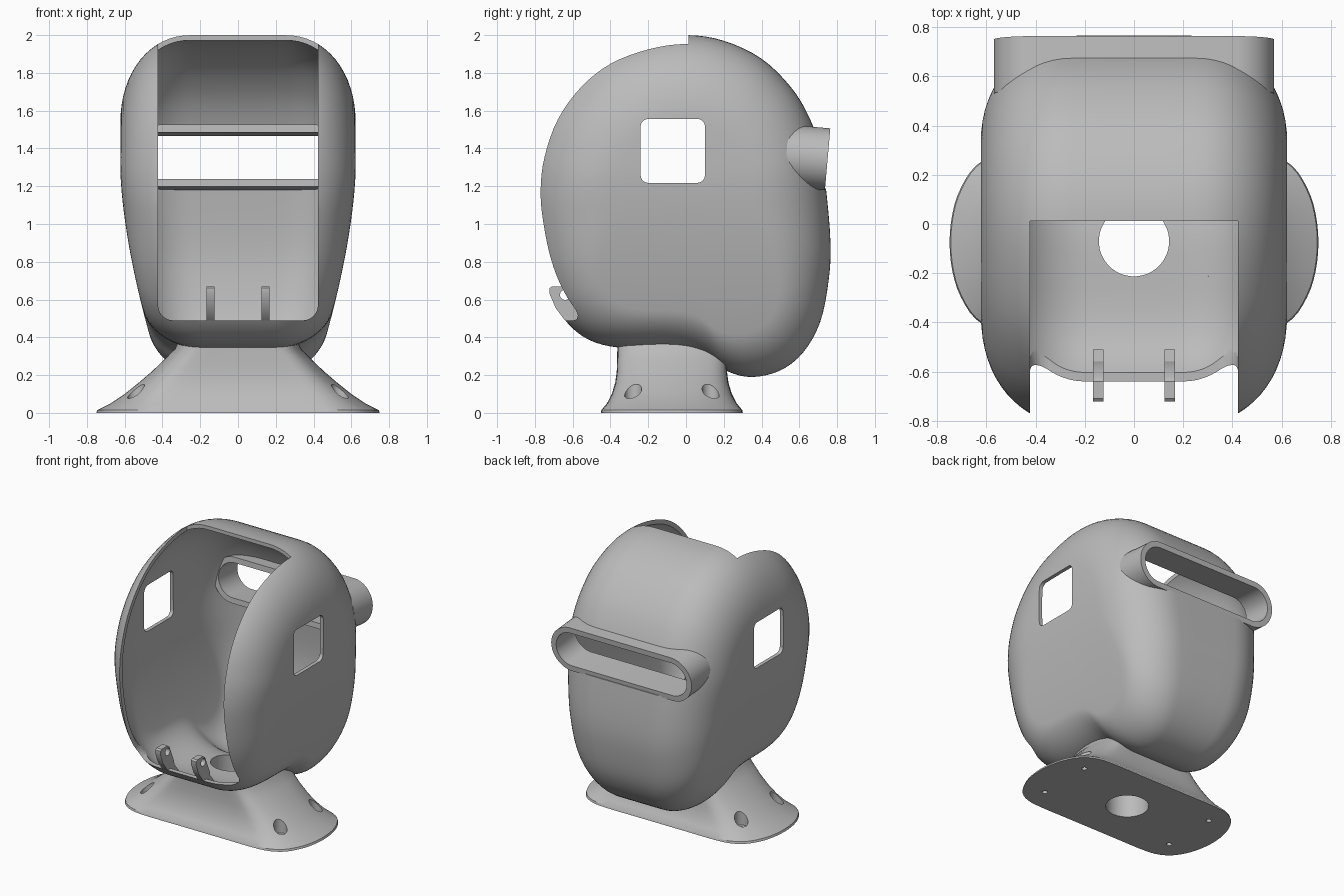
import bpy, bmesh, math
from math import sin, cos, pi, radians
from mathutils import Vector, Matrix

if "Cube" in bpy.data.objects:
    bpy.data.objects.remove(bpy.data.objects["Cube"])

grey = bpy.data.materials.new("plain grey")
grey.use_nodes = True
grey.diffuse_color = (0.5, 0.5, 0.5, 1)
grey.node_tree.nodes["Principled BSDF"].inputs["Base Color"].default_value = (0.5, 0.5, 0.5, 1)


def finish(name, bm):
    """Turn a bmesh into a scene object."""
    bmesh.ops.recalc_face_normals(bm, faces=bm.faces)
    mesh = bpy.data.meshes.new(name)
    bm.to_mesh(mesh)
    bm.free()
    mesh.materials.append(grey)
    obj = bpy.data.objects.new(name, mesh)
    bpy.context.collection.objects.link(obj)
    return obj


def loft(name, rings):
    """Skin a list of equal-length closed rings and cap both ends."""
    bm = bmesh.new()
    rows = [[bm.verts.new(p) for p in ring] for ring in rings]
    for a, b in zip(rows, rows[1:]):
        for i in range(len(a)):
            j = (i + 1) % len(a)
            bm.faces.new((a[i], a[j], b[j], b[i]))
    bm.faces.new(rows[0])
    bm.faces.new(rows[-1])
    return finish(name, bm)


def prism(name, outline, axis, lo, hi):
    """Extrude a 2D outline along the x, y or z axis."""
    place = {"x": lambda p, d: (d, p[0], p[1]),
             "y": lambda p, d: (p[0], d, p[1]),
             "z": lambda p, d: (p[0], p[1], d)}[axis]
    return loft(name, [[place(p, d) for p in outline] for d in (lo, hi)])


def rounded(cx, cy, w, h, r, n=10):
    """Rounded rectangle outline; r = h / 2 gives a slot, r = w / 2 = h / 2 a circle."""
    pts = []
    for q, (sx, sy) in enumerate([(1, 1), (-1, 1), (-1, -1), (1, -1)]):
        for i in range(n):
            a = (q + (i + 0.5) / n) * pi / 2
            pts.append((cx + sx * (w / 2 - r) + r * cos(a), cy + sy * (h / 2 - r) + r * sin(a)))
    return pts


def circle(cx, cy, r):
    return rounded(cx, cy, 2 * r, 2 * r, r)


def cut(obj, *cutters):
    for c in cutters:
        c.hide_render = True
        mod = obj.modifiers.new("cut", "BOOLEAN")
        mod.operation, mod.solver, mod.object = "DIFFERENCE", "EXACT", c
        bpy.context.view_layer.objects.active = obj
        bpy.ops.object.modifier_apply(modifier=mod.name)


def spline(pts, steps):
    """Closed smooth curve through the points."""
    out, n = [], len(pts)
    for i in range(n):
        a, b, c, d = (Vector(pts[(i + k) % n]) for k in (-1, 0, 1, 2))
        for s in range(steps):
            t = s / steps
            out.append(0.5 * (2 * b + (c - a) * t + (2 * a - 5 * b + 4 * c - d) * t ** 2
                              + (3 * b - a - 3 * c + d) * t ** 3))
    return out


# Head shell: side profile (y, z), rounded into flat cheeks and tapered to the jaw
profile = spline([(0, 2), (.2, 1.97), (.4, 1.875), (.555, 1.725), (.65, 1.57), (.71, 1.4), (.742, 1.18),
                  (.765, .9), (.755, .7), (.71, .48), (.62, .32), (.5, .225), (.35, .19), (.22, .22),
                  (.1, .3), (-.05, .335), (-.35, .345), (-.52, .39), (-.64, .49), (-.715, .62),
                  (-.77, .78), (-.805, .98), (-.815, 1.17), (-.79, 1.37), (-.715, 1.58),
                  (-.585, 1.76), (-.42, 1.89), (-.21, 1.97)], 4)
centre = Vector((0, 1.1))


def taper(z):
    return 1 - 0.31 * max(0, (1.3 - z) / 1.02) ** 1.6


def cheek(p):
    """Size of the flat cheek in the direction of a profile point; larger towards the jaw."""
    d = max(0, min(1, (1.1 - p.y) / 0.9))
    return 0.48 + 0.27 * d * d * (3 - 2 * d)


def slice_at(x, bulge, size):
    pts = [centre + (p - centre) * (cheek(p) + (1 - cheek(p)) * bulge) * size for p in profile]
    return [(x * taper(p.y), p.x, p.y) for p in pts]


half = [(0.0, 1, 1), (0.12, 1, 1)]
for i in range(17):
    a = i / 16 * pi / 2
    half.append((0.25 + 0.373 * sin(a) ** 0.95, cos(a) ** 0.95 if i < 16 else 0, 1))
half += [(0.623, 0, s) for s in (0.8, 0.6, 0.4, 0.2, 0.04)]
sections = [(-x, b, s) for x, b, s in reversed(half[1:])] + half
shell = loft("head_shell", [slice_at(*s) for s in sections])

# Cavity: the same skin pushed inwards by the wall thickness
bm = bmesh.new()
bm.from_mesh(shell.data)
bm.normal_update()
moves = [(v, v.normal * -0.027) for v in bm.verts]
for v, m in moves:
    v.co += m
cavity = finish("cavity_cutter", bm)

# Openings: face, side windows, neck hole
face_cut = prism("face_cutter", rounded(0, 1.79, .846, 2.6, .08), "y", -2, .012)
window_cut = prism("window_cutter", rounded(-.07, 1.387, .34, .338, .04), "x", -2, 2)
neck_cut = prism("neck_cutter", circle(0, -.07, .143), "z", -.5, .8)

# Rear slot tube, tilted slightly downwards
tilt = Matrix.Translation((0, .64, 1.352)) @ Matrix.Rotation(radians(-5), 4, "X")
tube = prism("rear_tube", rounded(0, 0, 1.14, .33, .165), "y", -.11, .11)
tube_bore = prism("tube_bore_cutter", rounded(0, 0, 1.06, .25, .125), "y", -.5, .5)
slot_cut = prism("slot_cutter", rounded(0, 0, 1.12, .31, .155), "y", -.1, .3)
cut(tube, tube_bore)
for obj in (tube, slot_cut):
    obj.data.transform(tilt)
cut(shell, cavity, face_cut, window_cut, neck_cut, slot_cut)

# Flared base: bowed-end footprint shrinking up to the neck
corner = [(.75, 0), (.738, .12), (.705, .22), (.645, .31), (.55, .362), (.42, .375), (.2, .375)]
front_half = corner + [(-x, y) for x, y in reversed(corner)]
footprint = spline(front_half + [(-x, -y) for x, y in front_half[1:-1]], 3)
base_levels = [(0, .75, .375), (.015, .745, .372), (.05, .675, .343), (.1, .6, .317),
               (.16, .525, .299), (.22, .455, .291), (.28, .393, .289), (.34, .333, .288),
               (.42, .3, .287)]
base = loft("flared_base", [[(x / .75 * hx, y / .375 * hy - .075, z) for x, y in footprint]
                            for z, hx, hy in base_levels])
cut(base, cavity, neck_cut)

# Countersunk screw holes
screw_cutters = []
for x in (-.54, .54):
    for y in (-.28, .13):
        screw_cutters += [prism("socket_cutter", circle(x, y, .045), "z", .05, .4),
                          prism("screw_cutter", circle(x, y, .018), "z", -.2, .2)]
cut(base, *screw_cutters)

# Hinge tabs on the front lip
tabs = []
hinge_cut = prism("hinge_cutter", circle(-.64, .625, .027), "x", -1, 1)
for side, label in ((1, "left"), (-1, "right")):
    outline = [(-.64, .67), (-.71, .67), (-.722, .66), (-.722, .63), (-.69, .555), (-.645, .495),
               (-.58, .45), (-.51, .41), (-.51, .44), (-.56, .5), (-.565, .53), (-.62, .655)]
    tab = prism(label + "_hinge_tab", outline, "x", side * .145 - .021, side * .145 + .021)
    cut(tab, hinge_cut)
    tabs.append(tab)

# Remove cutters and smooth the finished parts
for obj in [o for o in bpy.data.objects if "_cutter" in o.name]:
    bpy.data.objects.remove(obj)
for obj in (shell, tube, base, *tabs):
    bpy.ops.object.select_all(action="DESELECT")
    obj.select_set(True)
    bpy.context.view_layer.objects.active = obj
    bpy.ops.object.shade_smooth_by_angle(angle=radians(30))
